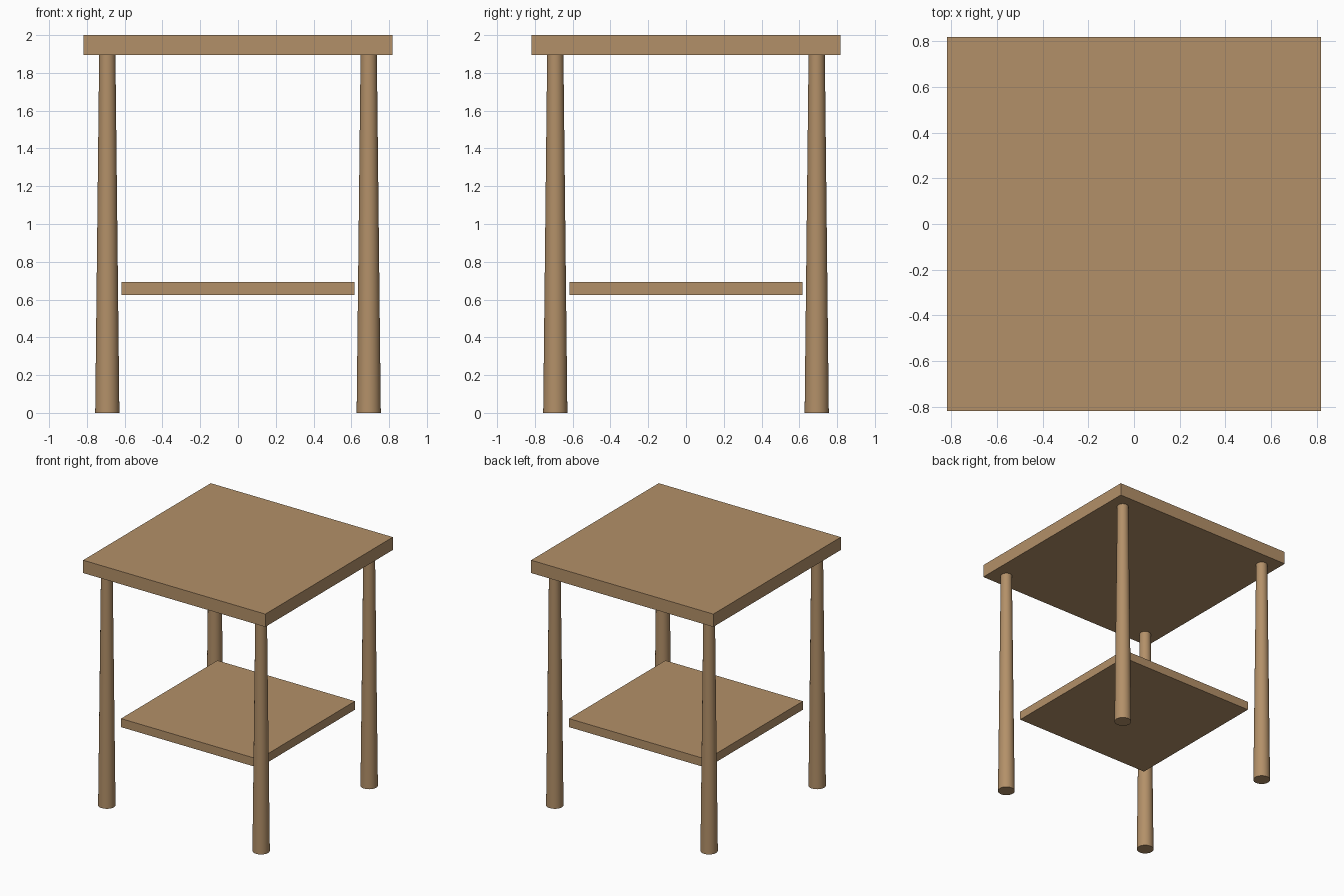
import bpy

if "Cube" in bpy.data.objects:
    bpy.data.objects.remove(bpy.data.objects["Cube"])

wood = bpy.data.materials.new("wood")
wood.diffuse_color = (0.45, 0.28, 0.14, 1)
wood.use_nodes = True
wood.node_tree.nodes["Principled BSDF"].inputs["Base Color"].default_value = wood.diffuse_color


def board(name, half_width, z_bottom, z_top):
    """Square board spanning two heights."""
    bpy.ops.mesh.primitive_cube_add(size=1, location=(0, 0, (z_bottom + z_top) / 2))
    obj = bpy.context.object
    obj.name = name
    obj.scale = (2 * half_width, 2 * half_width, z_top - z_bottom)
    bpy.ops.object.transform_apply(location=False, rotation=False, scale=True)
    obj.data.materials.append(wood)


def leg(name, x, y):
    """Round leg, tapering toward the top."""
    bpy.ops.mesh.primitive_cone_add(vertices=32, radius1=0.064, radius2=0.043,
                                    depth=1.9, location=(x, y, 0.95))
    obj = bpy.context.object
    obj.name = name
    obj.data.materials.append(wood)
    bpy.ops.object.shade_smooth_by_angle()


# Top and lower shelf
board("table_top", 0.817, 1.896, 2.0)
board("lower_shelf", 0.617, 0.624, 0.693)

# Four legs
LEG = 0.692
for depth_name, y in (("front", -LEG), ("back", LEG)):
    for side_name, x in (("left", -LEG), ("right", LEG)):
        leg(f"{depth_name}_{side_name}_leg", x, y)
